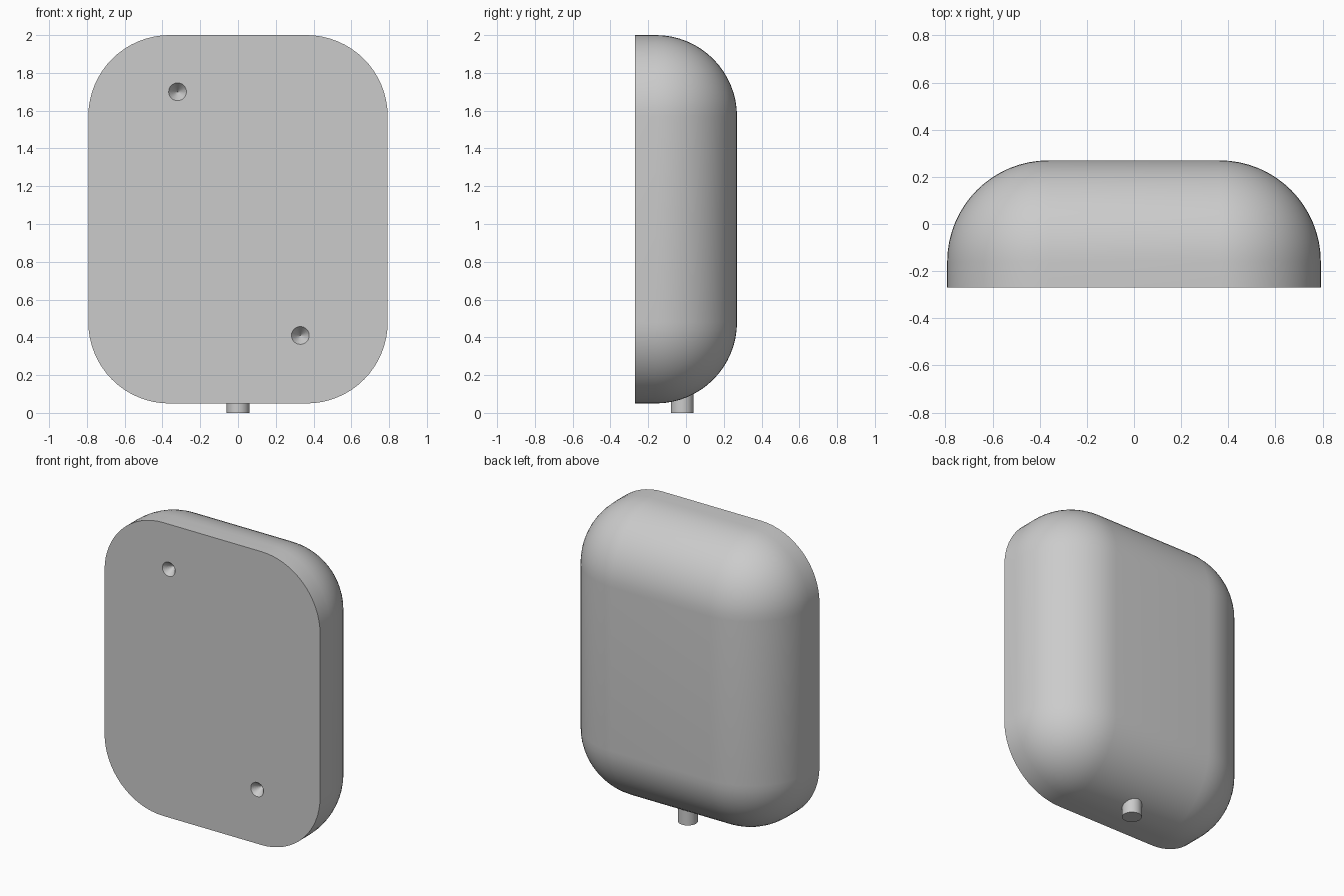
import bpy
import bmesh
from math import radians
from mathutils import Matrix

cube = bpy.data.objects.get("Cube")
if cube:
    bpy.data.objects.remove(cube, do_unlink=True)

# Material
grey = bpy.data.materials.new("plain_grey")
grey.use_nodes = True
colour = (0.6, 0.6, 0.6, 1)
grey.diffuse_color = colour
grey.node_tree.nodes["Principled BSDF"].inputs["Base Color"].default_value = colour

WIDTH, DEPTH, BOTTOM, TOP, RADIUS = 1.585, 0.54, 0.05, 2.0, 0.43
FRONT = -DEPTH / 2


def make_object(name, bm):
    bmesh.ops.recalc_face_normals(bm, faces=bm.faces)
    mesh = bpy.data.meshes.new(name)
    bm.to_mesh(mesh)
    bm.free()
    mesh.materials.append(grey)
    obj = bpy.data.objects.new(name, mesh)
    bpy.context.collection.objects.link(obj)
    return obj


def smooth(obj):
    bpy.ops.object.select_all(action="DESELECT")
    obj.select_set(True)
    bpy.context.view_layer.objects.active = obj
    bpy.ops.object.shade_smooth_by_angle(angle=radians(30))


# Housing: a box rounded everywhere except around its flat front
bm = bmesh.new()
bmesh.ops.create_cube(bm, size=1, matrix=Matrix.Translation((0, 0, (BOTTOM + TOP) / 2))
                      @ Matrix.Diagonal((WIDTH, DEPTH, TOP - BOTTOM, 1)))
rounded = [e for e in bm.edges if any(v.co.y > 0 for v in e.verts)]
bmesh.ops.bevel(bm, geom=rounded, offset=RADIUS, offset_type="OFFSET",
                segments=16, profile=0.5, affect="EDGES")
housing = make_object("housing", bm)

# Conical screw holes sunk into the flat front
for name, x, z in (("upper_hole", -0.32, 1.70), ("lower_hole", 0.33, 0.41)):
    bm = bmesh.new()
    bmesh.ops.create_cone(bm, cap_ends=True, segments=32, radius1=0.055, radius2=0,
                          depth=0.07, matrix=Matrix.Translation((x, FRONT + 0.025, z))
                          @ Matrix.Rotation(radians(-90), 4, "X"))
    cutter = make_object(name + "_cutter", bm)
    cutter.hide_render = True
    cutter.hide_viewport = True
    cut = housing.modifiers.new(name, "BOOLEAN")
    cut.operation = "DIFFERENCE"
    cut.solver = "EXACT"
    cut.object = cutter
smooth(housing)

# Short cable stub under the housing
bm = bmesh.new()
bmesh.ops.create_cone(bm, cap_ends=True, segments=32, radius1=0.06, radius2=0.06,
                      depth=0.2, matrix=Matrix.Translation((0, -0.02, 0.1)))
smooth(make_object("cable_stub", bm))
